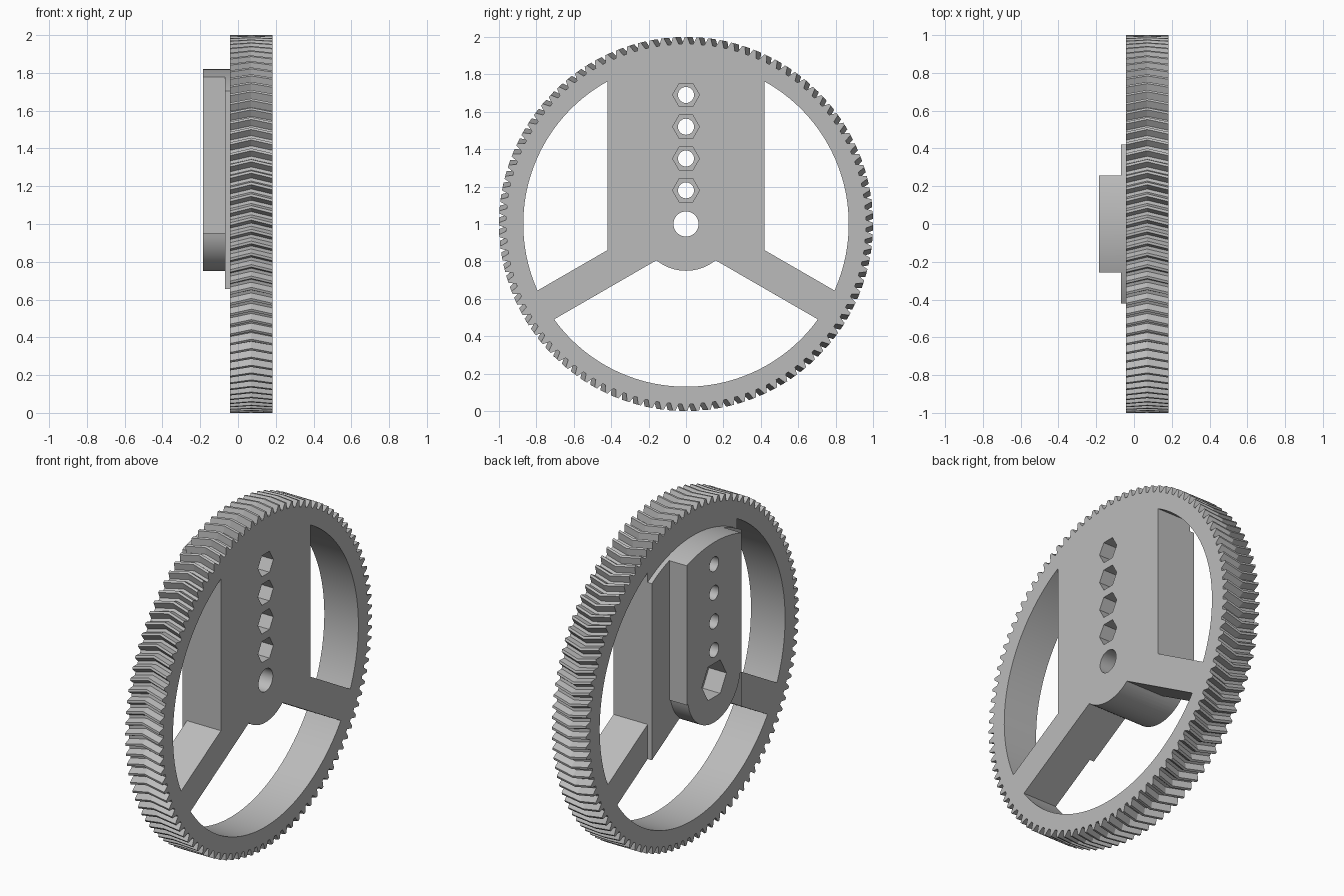
import bpy, bmesh
from math import pi, sin, cos, asin, acos, sqrt, radians, tan

if "Cube" in bpy.data.objects:
    bpy.data.objects.remove(bpy.data.objects["Cube"], do_unlink=True)

# Main dimensions
TEETH, TIP, ROOT, TWIST = 100, 1.0, 0.962, 0.028
X_BOSS, X_PLATE, X_BACK, X_FACE = -0.185, -0.07, -0.042, 0.182
RIM, HUB, PLATE_R, HALF_W, SPOKE = 0.87, 0.25, 0.82, 0.42, 0.089
BOSS_W = 0.257
DOWN = radians(-30)

grey = bpy.data.materials.new("plain_grey")
grey.use_nodes = True
colour = (0.5, 0.5, 0.5, 1)
grey.diffuse_color = colour
grey.node_tree.nodes["Principled BSDF"].inputs["Base Color"].default_value = colour


def loft(name, sections):
    """Solid through matching (x, outline) sections; outlines are (y, z) about the axle."""
    bm = bmesh.new()
    rings = [[bm.verts.new((x, y, z + 1)) for y, z in pts] for x, pts in sections]
    n = len(rings[0])
    for a, b in zip(rings, rings[1:]):
        for i in range(n):
            j = (i + 1) % n
            bm.faces.new((a[i], a[j], b[j], b[i]))
    bm.faces.new(rings[0][::-1])
    bm.faces.new(rings[-1])
    bmesh.ops.recalc_face_normals(bm, faces=bm.faces)
    mesh = bpy.data.meshes.new(name)
    bm.to_mesh(mesh)
    bm.free()
    mesh.materials.append(grey)
    obj = bpy.data.objects.new(name, mesh)
    bpy.context.collection.objects.link(obj)
    return obj


def prism(name, pts, x0, x1):
    return loft(name, [(x0, pts), (x1, pts)])


def arc(r, a0, a1, steps=32):
    return [(r * cos(a0 + (a1 - a0) * i / steps), r * sin(a0 + (a1 - a0) * i / steps))
            for i in range(steps + 1)]


def ngon(r, sides, z=0):
    return [(r * cos(2 * pi * i / sides), z + r * sin(2 * pi * i / sides)) for i in range(sides)]


def mirror(pts):
    return [(-y, z) for y, z in pts]


def combine(target, others, operation):
    for other in others:
        mod = target.modifiers.new(operation.lower(), 'BOOLEAN')
        mod.operation, mod.solver, mod.object = operation, 'EXACT', other
        bpy.context.view_layer.objects.active = target
        bpy.ops.object.modifier_apply(modifier=mod.name)
        bpy.data.objects.remove(other, do_unlink=True)


# Toothed disc with V-shaped teeth
def tooth_outline(turn):
    pts = []
    for i in range(TEETH):
        for f, r in ((-0.36, ROOT), (-0.11, TIP), (0.11, TIP), (0.36, ROOT)):
            a = 2 * pi * (i + f) / TEETH + pi / 2 + turn
            pts.append((r * cos(a), r * sin(a)))
    return pts


gear = loft("gear_wheel", [(X_BACK, tooth_outline(0)),
                           ((X_BACK + X_FACE) / 2, tooth_outline(-TWIST)),
                           (X_FACE, tooth_outline(0))])

# Openings between the spokes
low = DOWN - asin(SPOKE / RIM)
high = DOWN + asin(SPOKE / RIM)
hub_a = DOWN - asin(SPOKE / HUB)
spoke_top = HALF_W * tan(DOWN) + SPOKE / cos(DOWN)
spoke_bottom = HALF_W * tan(DOWN) - SPOKE / cos(DOWN)
side = [(HALF_W, spoke_top)] + arc(RIM, high, acos(HALF_W / RIM), 40)
lower = arc(RIM, -pi - low, low, 64) + arc(HUB, hub_a, -pi - hub_a)
combine(gear, [prism("side_opening", side, -1, 1),
               prism("side_opening", mirror(side), -1, 1),
               prism("lower_opening", lower, -1, 1)], 'DIFFERENCE')

# Backing plate and raised boss behind the wheel
top_a = acos(HALF_W / PLATE_R)
plate = ([(HALF_W, spoke_bottom)] + arc(PLATE_R, top_a, pi - top_a)
         + [(-HALF_W, spoke_bottom)] + arc(HUB, -pi - hub_a, hub_a))
boss_a = acos(BOSS_W / PLATE_R)
boss = arc(PLATE_R, boss_a, pi - boss_a) + [(-BOSS_W, -0.05)] + arc(HUB, -pi + 0.2, -0.2) + [(BOSS_W, -0.05)]
combine(gear, [prism("backing_plate", plate, X_PLATE, X_BACK + 0.03),
               prism("boss", boss, X_BOSS, X_BACK + 0.06)], 'UNION')

# Axle hole with a hex pocket behind, and four bolt holes with hex pockets in front
cutters = [prism("axle_hole", ngon(0.067, 40), -1, 1),
           prism("axle_pocket", ngon(0.115, 6), -1, X_PLATE)]
for k in range(4):
    z = 0.18 + 0.17 * k
    cutters += [prism("bolt_hole", ngon(0.043, 28, z), -1, 1),
                prism("bolt_pocket", ngon(0.072, 6, z), 0.06, 1)]
combine(gear, cutters, 'DIFFERENCE')

# Smooth round walls, keep edges sharp
bpy.ops.object.select_all(action='DESELECT')
gear.select_set(True)
bpy.context.view_layer.objects.active = gear
bpy.ops.object.shade_smooth_by_angle(angle=radians(20))
